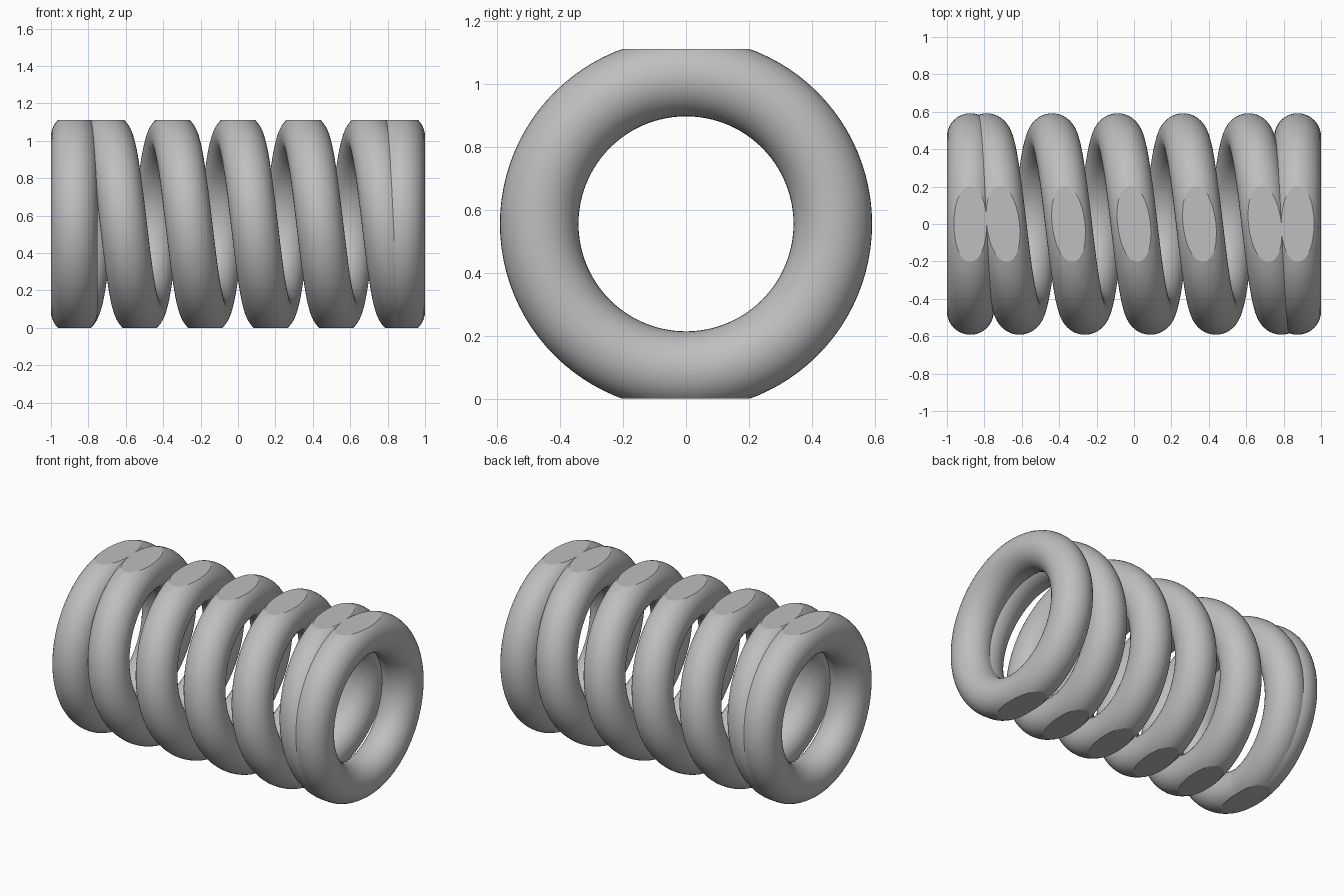
import bpy, bmesh
from math import pi, sin, cos
from mathutils import Vector

if "Cube" in bpy.data.objects:
    bpy.data.objects.remove(bpy.data.objects["Cube"], do_unlink=True)

COIL_R = 0.467      # radius of the wire's centre line
WIRE_R = 0.125      # radius of the wire
HEIGHT = 1.112      # height between the ground flats
END_X = 1 - WIRE_R  # where the closed end rings sit
TURNS, STEPS, SIDES = 5, 96, 40

steel = bpy.data.materials.new("steel grey")
steel.use_nodes = True
colour = (0.52, 0.52, 0.52, 1)
steel.diffuse_color = colour
steel.node_tree.nodes["Principled BSDF"].inputs["Base Color"].default_value = colour


def wire(name, x0, x1, turns):
    """Sweep a round wire about the x axis, starting at the bottom and rising at the back."""
    bm = bmesh.new()
    closed = x0 == x1
    count = STEPS * turns
    rise = (x1 - x0) / (turns * 2 * pi)
    loops = []
    for i in range(count if closed else count + 1):
        a = 2 * pi * i / STEPS
        out = Vector((0, sin(a), -cos(a)))
        along = Vector((rise, COIL_R * cos(a), COIL_R * sin(a))).normalized()
        side = along.cross(out)
        centre = out * COIL_R + Vector((x0 + rise * a, 0, HEIGHT / 2))
        # The coil's tips tuck just inside the end rings
        r = WIRE_R if closed else WIRE_R - 0.002 * max(0, 1 - min(i, count - i) / 24)
        loops.append([bm.verts.new(centre + r * (out * cos(b) + side * sin(b)))
                      for b in (2 * pi * j / SIDES for j in range(SIDES))])
    for i in range(count):
        p, q = loops[i], loops[(i + 1) % len(loops)]
        for j in range(SIDES):
            k = (j + 1) % SIDES
            bm.faces.new((p[j], p[k], q[k], q[j]))
    if not closed:
        bm.faces.new(loops[0])
        bm.faces.new(loops[-1])
    bmesh.ops.recalc_face_normals(bm, faces=bm.faces)
    mesh = bpy.data.meshes.new(name)
    bm.to_mesh(mesh)
    bm.free()
    mesh.materials.append(steel)
    ob = bpy.data.objects.new(name, mesh)
    bpy.context.collection.objects.link(ob)
    return ob


def combine(target, other, operation):
    """Apply a boolean and discard the second object."""
    mod = target.modifiers.new(operation.lower(), 'BOOLEAN')
    mod.operation, mod.solver, mod.object = operation, 'EXACT', other
    bpy.context.view_layer.objects.active = target
    bpy.ops.object.modifier_apply(modifier=mod.name)
    bpy.data.objects.remove(other, do_unlink=True)


# Open coil joined to a closed ring at each end
spring = wire("coil_spring", -END_X, END_X, TURNS)
for name, x in (("right_end_ring", -END_X), ("left_end_ring", END_X)):
    combine(spring, wire(name, x, x, 1), 'UNION')

# Grind the top and bottom flat
bpy.ops.mesh.primitive_cube_add(size=1, location=(0, 0, HEIGHT / 2))
slab = bpy.context.object
slab.name = "flat_cutter"
slab.scale = (3, 3, HEIGHT)
slab.hide_render = True
slab.data.materials.append(steel)
bpy.context.view_layer.update()
combine(spring, slab, 'INTERSECT')

# Smooth wire with crisp flats and seams
bpy.ops.object.select_all(action='DESELECT')
spring.select_set(True)
bpy.context.view_layer.objects.active = spring
bpy.ops.object.shade_smooth_by_angle(angle=pi / 9)
